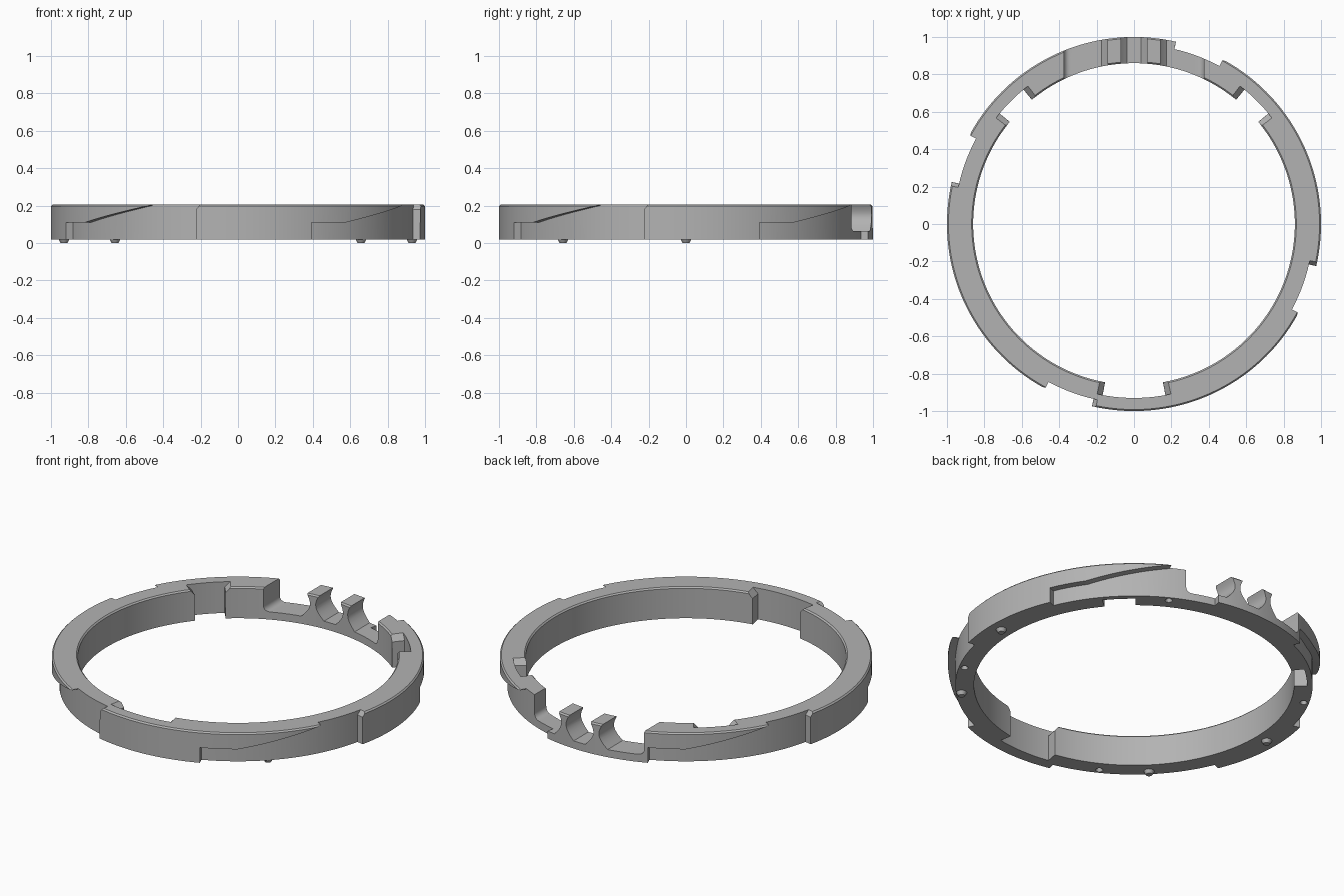
import bpy, bmesh
from math import sin, cos, radians, ceil, pi

old = bpy.data.objects.get("Cube")
if old:
    bpy.data.objects.remove(old, do_unlink=True)

BOTTOM, TOP, FLOOR = 0.02, 0.205, 0.065
INNER, RECESS, OUTER = 0.86, 0.96, 1.0

grey = bpy.data.materials.new("plain grey")
grey.use_nodes = True
colour = (0.45, 0.45, 0.45, 1)
grey.diffuse_color = colour
grey.node_tree.nodes["Principled BSDF"].inputs["Base Color"].default_value = colour


def make(name, bm):
    bmesh.ops.recalc_face_normals(bm, faces=bm.faces)
    mesh = bpy.data.meshes.new(name)
    bm.to_mesh(mesh)
    bm.free()
    mesh.materials.append(grey)
    ob = bpy.data.objects.new(name, mesh)
    bpy.context.collection.objects.link(ob)
    return ob


def loft(name, loops, closed=False):
    """Skin a row of equal loops, capped unless closed."""
    bm = bmesh.new()
    rows = [[bm.verts.new(p) for p in loop] for loop in loops]
    pairs = list(zip(rows, rows[1:])) + ([(rows[-1], rows[0])] if closed else [])
    for a, b in pairs:
        for i in range(len(a)):
            j = (i + 1) % len(a)
            bm.faces.new((a[i], a[j], b[j], b[i]))
    if not closed:
        bm.faces.new(rows[0])
        bm.faces.new(rows[-1])
    return make(name, bm)


def polar(r, deg, z):
    return (r * cos(radians(deg)), r * sin(radians(deg)), z)


def sector(name, r0, r1, stations):
    """Curved block through stations of (angle, low z, high z)."""
    fine = [stations[0]]
    for s, e in zip(stations, stations[1:]):
        n = max(1, ceil((e[0] - s[0]) / 1.9))
        fine += [tuple(p + (q - p) * k / n for p, q in zip(s, e)) for k in range(1, n + 1)]
    return loft(name, [[polar(r0, a, lo), polar(r1, a, lo), polar(r1, a, hi), polar(r0, a, hi)]
                       for a, lo, hi in fine])


def prism(name, outline, y0, y1):
    return loft(name, [[(x, y, z) for x, z in outline] for y in (y0, y1)])


def cone(name, deg, r_low, r_high, z0, z1):
    bm = bmesh.new()
    bmesh.ops.create_cone(bm, cap_ends=True, segments=24, radius1=r_low, radius2=r_high, depth=z1 - z0)
    x, y, z = polar(0.93, deg, (z0 + z1) / 2)
    bmesh.ops.translate(bm, verts=bm.verts, vec=(x, y, z))
    return make(name, bm)


# Plain ring with small bevels on the top edges
C = 0.008
section = [(INNER, BOTTOM), (OUTER, BOTTOM), (OUTER, TOP - C), (OUTER - C, TOP),
           (INNER + C, TOP), (INNER, TOP - C)]
ring = loft("locking_ring", [[polar(r, k * 360 / 192, z) for r, z in section]
                             for k in range(192)], closed=True)
cutters = []

# Four bayonet channels: level slot, rising ramp, then an open entry
HIGH, E = 0.3, 0.03
for k in range(4):
    a = 90 * k
    cutters.append(sector("channel_cutter", RECESS, 1.1, [
        (a + 23.2, 0, 0.11), (a + 35, 0, 0.11), (a + 61.6, 0, TOP - 0.004), (a + 61.6 + E, 0, HIGH),
        (a + 77, 0, HIGH), (a + 77 + E, 0.18, HIGH), (a + 78.3, TOP + 0.001, HIGH)]))
    cutters.append(cone("dimple_cutter", a + 61.6, 0.024, 0.012, 0.01, 0.04))

# Three inner notches with chamfered mouths
for mid, half in ((45, 5.6), (135, 5.6), (270, 10.4)):
    cutters.append(sector("notch_cutter", 0.8, 0.93, [
        (mid - half - 1.9, TOP + 0.001, HIGH), (mid - half, 0.172, HIGH), (mid - half + E, 0, HIGH),
        (mid + half - E, 0, HIGH), (mid + half, 0.172, HIGH), (mid + half + 1.9, TOP + 0.001, HIGH)]))


# Rear gaps, leaving two waisted prongs
def waist(top_x, foot_x, swell, n=12):
    """Side of a prong, bowed by swell from its foot up to its top."""
    return [(foot_x + (top_x - foot_x) * t + swell * sin(pi * t), FLOOR + (TOP - FLOOR) * t)
            for t in (i / n for i in range(n + 1))]


right = waist(0.07, 0.038, 0.034)
left = [(-x, z) for x, z in reversed(right)]
cutters.append(prism("middle_gap_cutter", right + [(0.07, HIGH), (-0.07, HIGH)] + left, 0.7, 1.1))
fillet = [(0.343 + 0.032 * sin(t), FLOOR + 0.032 * (1 - cos(t)))
          for t in (i * pi / 12 for i in range(7))]
side = fillet + [(0.375, HIGH), (0.143, HIGH)] + list(reversed(waist(0.143, 0.175, -0.034)))
for s in (-1, 1):
    cutters.append(prism("side_gap_cutter", [(s * x, z) for x, z in side], 0.7, 1.1))

# Carve the ring and discard the cutters
for c in cutters:
    m = ring.modifiers.new(c.name, "BOOLEAN")
    m.operation, m.solver, m.object = "DIFFERENCE", "EXACT", c
bpy.context.view_layer.update()
carved = bpy.data.meshes.new_from_object(ring.evaluated_get(bpy.context.evaluated_depsgraph_get()))
ring.modifiers.clear()
ring.data = carved
for c in cutters:
    bpy.data.objects.remove(c, do_unlink=True)

# Tapered feet underneath
feet = [cone("foot", a, 0.018, 0.03, 0, BOTTOM + 0.002) for a in (0, 180, 225, 315)]

bpy.ops.object.select_all(action="DESELECT")
for ob in [ring] + feet:
    ob.select_set(True)
bpy.context.view_layer.objects.active = ring
bpy.ops.object.shade_smooth_by_angle(angle=radians(25))
